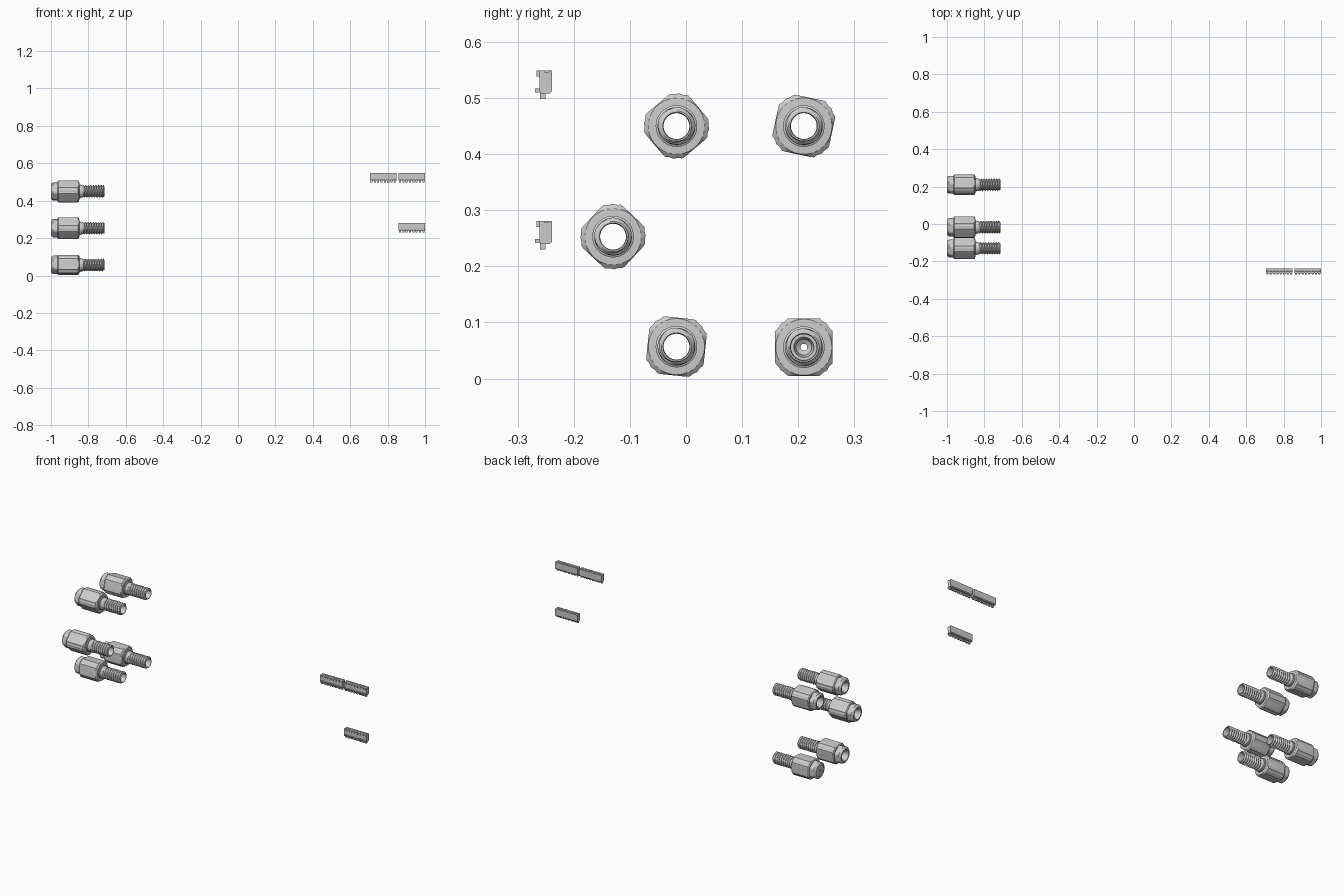
import bpy, bmesh
from math import sin, cos, pi, tau, radians

if "Cube" in bpy.data.objects:
    bpy.data.objects.remove(bpy.data.objects["Cube"])

GLANDS = [(-0.017, 0.45, 40), (0.21, 0.45, -12), (-0.13, 0.253, 47),
          (-0.017, 0.057, -6), (0.21, 0.056, 0)]          # y, z, twist
BLOCKS = [(0.705, 0.498), (0.857, 0.498), (0.857, 0.23)]  # left x, bottom z


def mesh_from(name, bm):
    bmesh.ops.recalc_face_normals(bm, faces=bm.faces)
    me = bpy.data.meshes.new(name)
    bm.to_mesh(me)
    bm.free()
    return me


def place(name, me, loc, twist=0):
    ob = bpy.data.objects.new(name, me)
    bpy.context.collection.objects.link(ob)
    ob.location = loc
    ob.rotation_euler.x = radians(twist)
    return ob


def shell(name, rings, n=72):
    """Closed tube around the x axis; rings are (x, radius or radius function)."""
    bm = bmesh.new()
    loops = []
    for x, r in rings:
        f = r if callable(r) else (lambda t, r=r: r)
        loops.append([bm.verts.new((x, f(t) * cos(t), f(t) * sin(t)))
                      for t in (tau * i / n for i in range(n))])
    for a, b in zip(loops, loops[1:] + loops[:1]):
        for i in range(n):
            j = (i + 1) % n
            bm.faces.new((a[i], a[j], b[j], b[i]))
    return mesh_from(name, bm)


# Cross-sections
def hexagon(inr, limit):
    return lambda t: min(limit, inr / cos((t + pi / 6) % (pi / 3) - pi / 6))


def lobed(s):
    def f(t):
        flat = 0.0515 / max(abs(cos(t)), abs(sin(t)))
        if flat < 0.0585:
            return flat * s
        return (0.0585 - 0.0009 * (1 - cos(t * 24))) * s
    return f


def thread(x):
    def f(t):
        p = (x / 0.0135 - t / tau) % 1
        return 0.0265 + 0.0075 * (1 - abs(2 * p - 1))
    return f


# Shared gland part meshes
nut = shell("clamp_nut", [
    (-1.0, 0.038), (-0.997, hexagon(0.041, 0.0425)), (-0.99, hexagon(0.045, 0.049)),
    (-0.963, hexagon(0.045, 0.049)), (-0.963, 0.023), (-0.985, 0.023), (-1.0, 0.031)])
body = shell("gland_body", [
    (-0.964, lobed(0.93)), (-0.959, lobed(1)), (-0.855, lobed(1)),
    (-0.849, 0.05), (-0.848, 0.035), (-0.848, 0.023), (-0.964, 0.023)])
collar = shell("collar", [
    (-0.849, 0.037), (-0.843, 0.037), (-0.841, 0.0335), (-0.832, 0.0335),
    (-0.825, 0.029), (-0.825, 0.023), (-0.849, 0.023)])
steps = [-0.826 + 0.108 * i / 40 for i in range(41)]
sleeve = shell("threaded_sleeve", [(-0.828, 0.027)] + [(x, thread(x)) for x in steps]
               + [(-0.715, 0.027), (-0.715, 0.0245), (-0.72, 0.023), (-0.828, 0.023)], 40)
plug = shell("seal_plug", [
    (-0.998, 0.031), (-0.985, 0.0235), (-0.95, 0.0235), (-0.95, 0.018),
    (-0.965, 0.014), (-0.97, 0.006), (-0.998, 0.006)])

for k, (y, z, twist) in enumerate(GLANDS, 1):
    for me in (nut, body, collar, sleeve):
        place(f"{me.name}_{k}", me, (0, y, z), twist)
place("seal_plug", plug, (0, GLANDS[4][0], GLANDS[4][1]))


# Terminal block parts
def extrude(name, profile, width):
    bm = bmesh.new()
    a = [bm.verts.new((0, y, z)) for y, z in profile]
    b = [bm.verts.new((width, y, z)) for y, z in profile]
    bm.faces.new(a)
    bm.faces.new(b)
    for i in range(len(a)):
        j = (i + 1) % len(a)
        bm.faces.new((a[i], a[j], b[j], b[i]))
    return mesh_from(name, bm)


def boxes(name, x0, pitch, count, w, y0, y1, z0, z1):
    bm = bmesh.new()
    for i in range(count):
        vs = bmesh.ops.create_cube(bm, size=1)["verts"]
        for v in vs:
            v.co.x = x0 + i * pitch + (v.co.x + 0.5) * w
            v.co.y = y0 + (v.co.y + 0.5) * (y1 - y0)
            v.co.z = z0 + (v.co.z + 0.5) * (z1 - z0)
    return mesh_from(name, bm)


W, N = 0.143, 8
P = W / N
housing = extrude("terminal_housing", [
    (-0.261, 0.014), (-0.258, 0.010), (-0.243, 0.010), (-0.239, 0.014), (-0.239, 0.051),
    (-0.243, 0.051), (-0.244, 0.048), (-0.252, 0.048), (-0.253, 0.051), (-0.261, 0.051)], W)
sockets = boxes("contact_sockets", P * 0.2, P, N, P * 0.6, -0.260, -0.250, 0.0, 0.012)
latches = boxes("release_latches", P * 0.25, P, N, P * 0.5, -0.269, -0.260, 0.012, 0.019)
tabs = boxes("top_tabs", P * 0.15, P, N, P * 0.7, -0.266, -0.260, 0.040, 0.051)
ribs = boxes("pole_ribs", P * 0.92, P, N - 1, P * 0.16, -0.253, -0.243, 0.046, 0.051)

for k, (x, z) in enumerate(BLOCKS, 1):
    for me in (housing, sockets, latches, tabs, ribs):
        place(f"{me.name}_{k}", me, (x, 0, z))

# Smooth rounded parts, keep edges sharp
for me in (nut, body, collar, sleeve, plug):
    ob = next(o for o in bpy.data.objects if o.data == me)
    bpy.ops.object.select_all(action='DESELECT')
    ob.select_set(True)
    bpy.context.view_layer.objects.active = ob
    bpy.ops.object.shade_smooth_by_angle(angle=radians(25))
